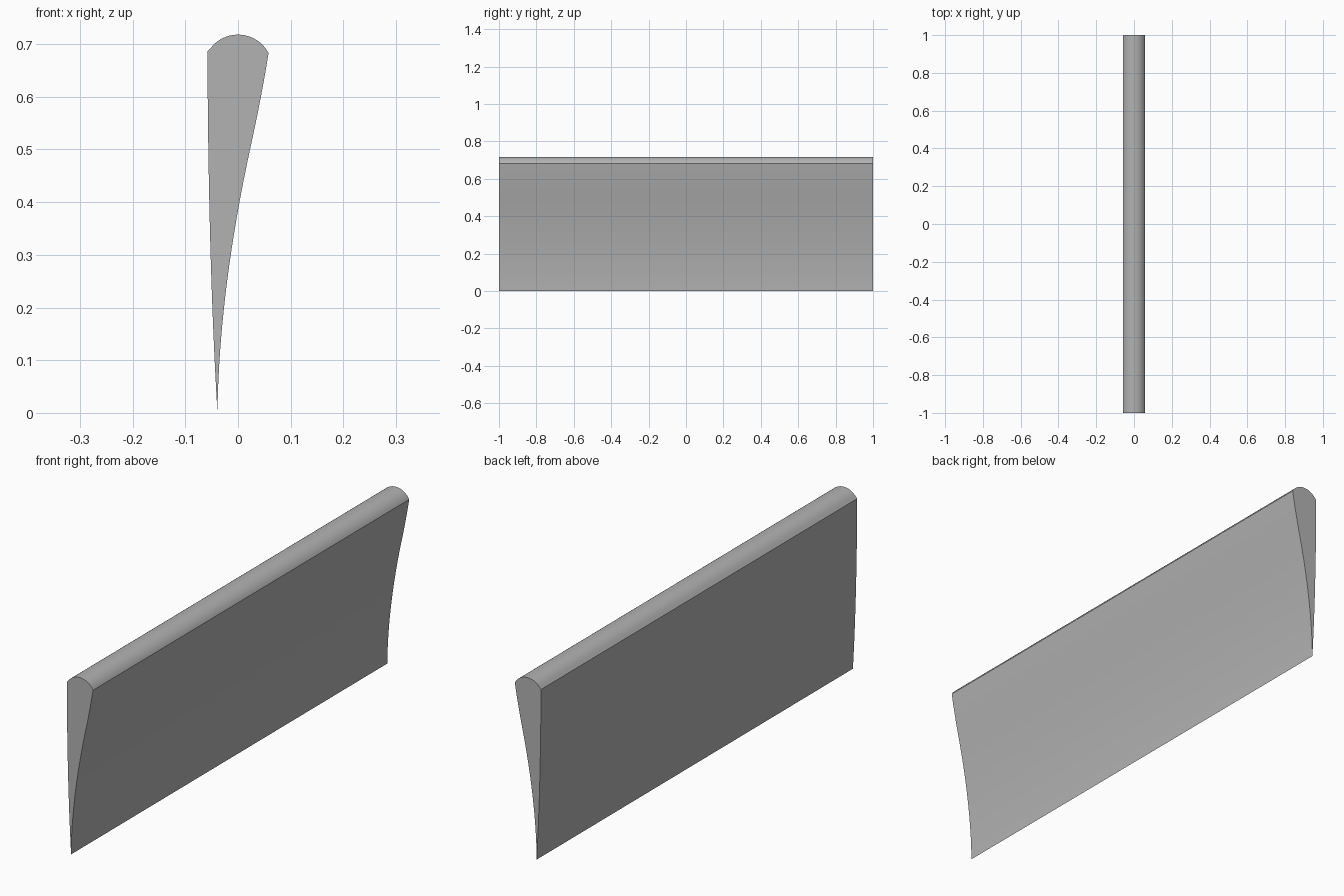
import bpy
import bmesh
import math
from mathutils import Vector
from mathutils.geometry import interpolate_bezier

cube = bpy.data.objects.get("Cube")
if cube:
    bpy.data.objects.remove(cube, do_unlink=True)

HALF_LENGTH = 1.0
grey = bpy.data.materials.new("plain_grey")
grey.use_nodes = True
colour = (0.45, 0.45, 0.45, 1)
grey.diffuse_color = colour
grey.node_tree.nodes["Principled BSDF"].inputs["Base Color"].default_value = colour


def bezier(a, b, c, d, count):
    """Sample a curve segment, leaving off its last point."""
    pts = interpolate_bezier(*[Vector((x, 0, z)) for x, z in (a, b, c, d)], count + 1)
    return pts[:-1]


# Wedge cross-section: concave side, nearly straight side, rounded cap
cap_right, cap_left, tip = (0.058, 0.683), (-0.058, 0.686), (-0.039, 0)
bend = (0.0228, 0.5)
profile = bezier(cap_right, (0.048, 0.62), (0.036, 0.56), bend, 8)
profile += bezier(bend, (-0.014, 0.33), (-0.037, 0.16), tip, 16)
profile += bezier(tip, (-0.052, 0.22), (-0.057, 0.45), cap_left, 16)

radius, centre_z, steps = 0.0656, 0.6524, 16
start = math.atan2(cap_left[1] - centre_z, cap_left[0])
end = math.atan2(cap_right[1] - centre_z, cap_right[0])
profile.append(Vector((cap_left[0], 0, cap_left[1])))
for i in range(1, steps):
    angle = start + (end - start) * i / steps
    profile.append(Vector((radius * math.cos(angle), 0, centre_z + radius * math.sin(angle))))

# Extrude the cross-section along the length
bm = bmesh.new()
front = bm.faces.new([bm.verts.new(p - Vector((0, HALF_LENGTH, 0))) for p in profile])
extruded = bmesh.ops.extrude_face_region(bm, geom=[front], use_keep_orig=True)
moved = [e for e in extruded["geom"] if isinstance(e, bmesh.types.BMVert)]
bmesh.ops.translate(bm, verts=moved, vec=(0, 2 * HALF_LENGTH, 0))
bmesh.ops.recalc_face_normals(bm, faces=bm.faces)
mesh = bpy.data.meshes.new("tapered_blade")
bm.to_mesh(mesh)
bm.free()

blade = bpy.data.objects.new("tapered_blade", mesh)
bpy.context.collection.objects.link(blade)
mesh.materials.append(grey)
bpy.ops.object.select_all(action="DESELECT")
blade.select_set(True)
bpy.context.view_layer.objects.active = blade
bpy.ops.object.shade_smooth_by_angle(angle=math.radians(30))
